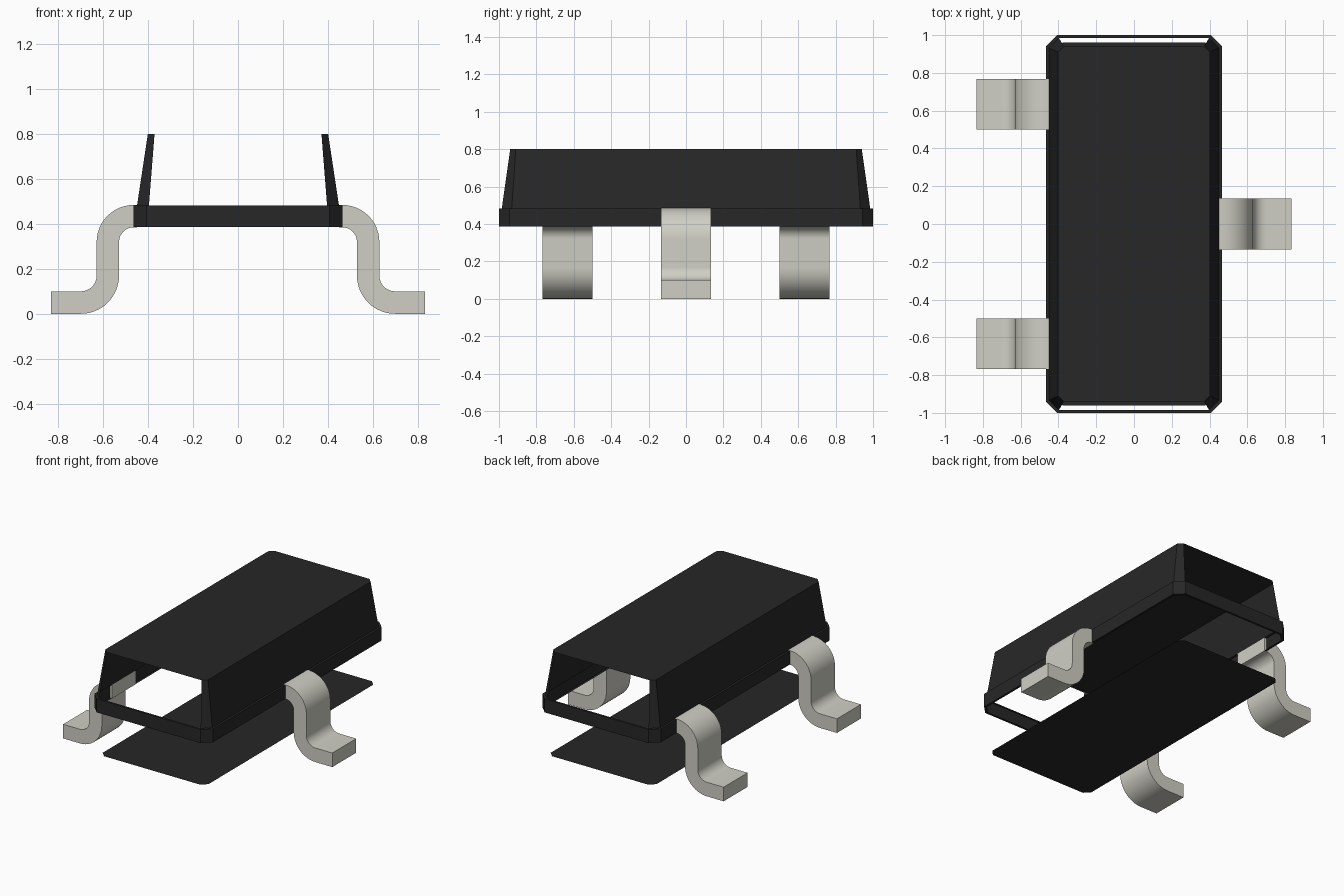
import bpy
import bmesh
from math import sin, cos, radians
from mathutils import Vector

cube = bpy.data.objects.get("Cube")
if cube:
    bpy.data.objects.remove(cube, do_unlink=True)


def material(name, rgb, rough):
    m = bpy.data.materials.new(name)
    m.use_nodes = True
    m.diffuse_color = (*rgb, 1)
    bsdf = m.node_tree.nodes["Principled BSDF"]
    bsdf.inputs["Base Color"].default_value = (*rgb, 1)
    bsdf.inputs["Roughness"].default_value = rough
    return m


black = material("black plastic", (0.02, 0.02, 0.02), 0.6)
tin = material("tin grey", (0.63, 0.625, 0.56), 0.5)


def finish(bm, name, mat):
    mesh = bpy.data.meshes.new(name)
    bm.to_mesh(mesh)
    bm.free()
    mesh.materials.append(mat)
    obj = bpy.data.objects.new(name, mesh)
    bpy.context.collection.objects.link(obj)
    return obj


def ring(bm, x, y, z, c):
    """Chamfered rectangle; the edges starting at index 1 and 5 face +y and -y."""
    pts = [(x, y - c), (x - c, y), (c - x, y), (-x, y - c),
           (-x, c - y), (c - x, -y), (x - c, -y), (x, c - y)]
    return [bm.verts.new((px, py, z)) for px, py in pts]


def bridge(bm, low, high, skip=()):
    for i in range(8):
        if i not in skip:
            j = (i + 1) % 8
            bm.faces.new((low[i], low[j], high[j], high[i]))


# Upper shell: top face and sloped walls, open at both ends
bm = bmesh.new()
base = ring(bm, 0.45, 0.985, 0.482, 0.053)
top = ring(bm, 0.402, 0.94, 0.8, 0.03)
bridge(bm, base, top, skip=(1, 5))
bm.faces.new(top)
finish(bm, "upper_shell", black)

# Parting band with a narrow ledge above and below
bm = bmesh.new()
rings = [ring(bm, 0.45, 0.985, 0.387, 0.053), ring(bm, 0.465, 1.0, 0.387, 0.057),
         ring(bm, 0.465, 1.0, 0.482, 0.057), ring(bm, 0.45, 0.985, 0.482, 0.053)]
for low, high in zip(rings, rings[1:]):
    bridge(bm, low, high)
finish(bm, "parting_band", black)

# Thin bottom plate, separate from the shell
bm = bmesh.new()
bm.faces.new(reversed(ring(bm, 0.415, 0.96, 0.069, 0.038)))
finish(bm, "bottom_plate", black)


def arc(cx, cz, r, start, end, steps=12):
    return [(cx + r * cos(a), cz + r * sin(a))
            for a in (radians(start + (end - start) * i / steps) for i in range(steps + 1))]


def gull_wing_leg(name, side, y, half=0.134):
    # Closed outline of the bent strip, swept along y
    outline = [(0.45, 0.385), (0.45, 0.485)]
    outline += arc(0.465, 0.32, 0.165, 90, 0)
    outline += arc(0.70, 0.17, 0.07, 180, 270)
    outline += [(0.833, 0.10), (0.833, 0.0)]
    outline += arc(0.70, 0.17, 0.17, 270, 180)
    outline += arc(0.465, 0.32, 0.065, 0, 90)
    bm = bmesh.new()
    face = bm.faces.new([bm.verts.new((side * x, y - half, z)) for x, z in outline])
    swept = bmesh.ops.extrude_face_region(bm, geom=[face], use_keep_orig=True)["geom"]
    bmesh.ops.translate(bm, vec=Vector((0, 2 * half, 0)),
                        verts=[g for g in swept if isinstance(g, bmesh.types.BMVert)])
    bmesh.ops.recalc_face_normals(bm, faces=bm.faces)
    leg = finish(bm, name, tin)
    bpy.ops.object.select_all(action="DESELECT")
    leg.select_set(True)
    bpy.context.view_layer.objects.active = leg
    bpy.ops.object.shade_smooth_by_angle(angle=radians(30))


# One leg on the left side, two on the right
gull_wing_leg("left_leg", 1, 0)
gull_wing_leg("right_front_leg", -1, -0.634)
gull_wing_leg("right_back_leg", -1, 0.634)
